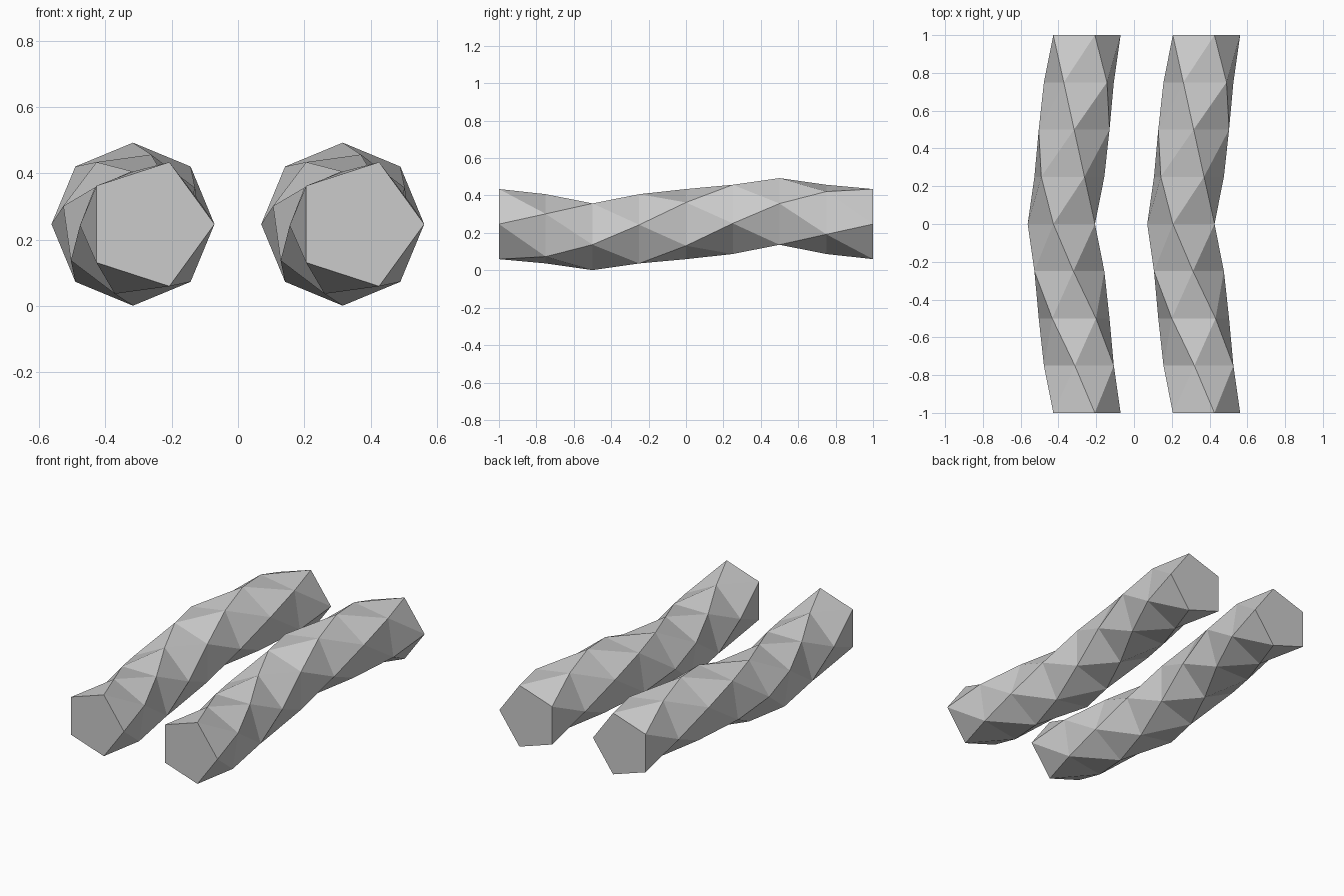
import bpy
import bmesh
from math import cos, sin, radians

if "Cube" in bpy.data.objects:
    bpy.data.objects.remove(bpy.data.objects["Cube"])

SIDES, RINGS = 5, 9
RADIUS, OFFSET = 0.197, 0.049      # pentagon radius, helix offset from the axis


def twisted_bar(name, cx, cz):
    """Pentagonal bar along y whose off-centre section makes one full turn."""
    bm = bmesh.new()
    rings = []
    for i in range(RINGS):
        y = -1 + 0.25 * i
        a = radians(-45 * i)
        ox, oz = cx + OFFSET * cos(a), cz + OFFSET * sin(a)
        ring = []
        for k in range(SIDES):
            t = radians(72 * k + 27 * i)
            ring.append(bm.verts.new((ox + RADIUS * cos(t), y, oz + RADIUS * sin(t))))
        rings.append(ring)
    # triangulated skin
    for lo, hi in zip(rings, rings[1:]):
        for k in range(SIDES):
            bm.faces.new((lo[k], hi[k], hi[k - 1]))
            bm.faces.new((lo[k], hi[k - 1], lo[k - 1]))
    # end caps
    bm.faces.new(rings[0])
    bm.faces.new(rings[-1])
    bmesh.ops.recalc_face_normals(bm, faces=bm.faces[:])
    mesh = bpy.data.meshes.new(name)
    bm.to_mesh(mesh)
    bm.free()
    obj = bpy.data.objects.new(name, mesh)
    bpy.context.collection.objects.link(obj)
    return obj


# two identical bars side by side
twisted_bar("left_twisted_bar", -0.317, 0.247)
twisted_bar("right_twisted_bar", 0.316, 0.247)
